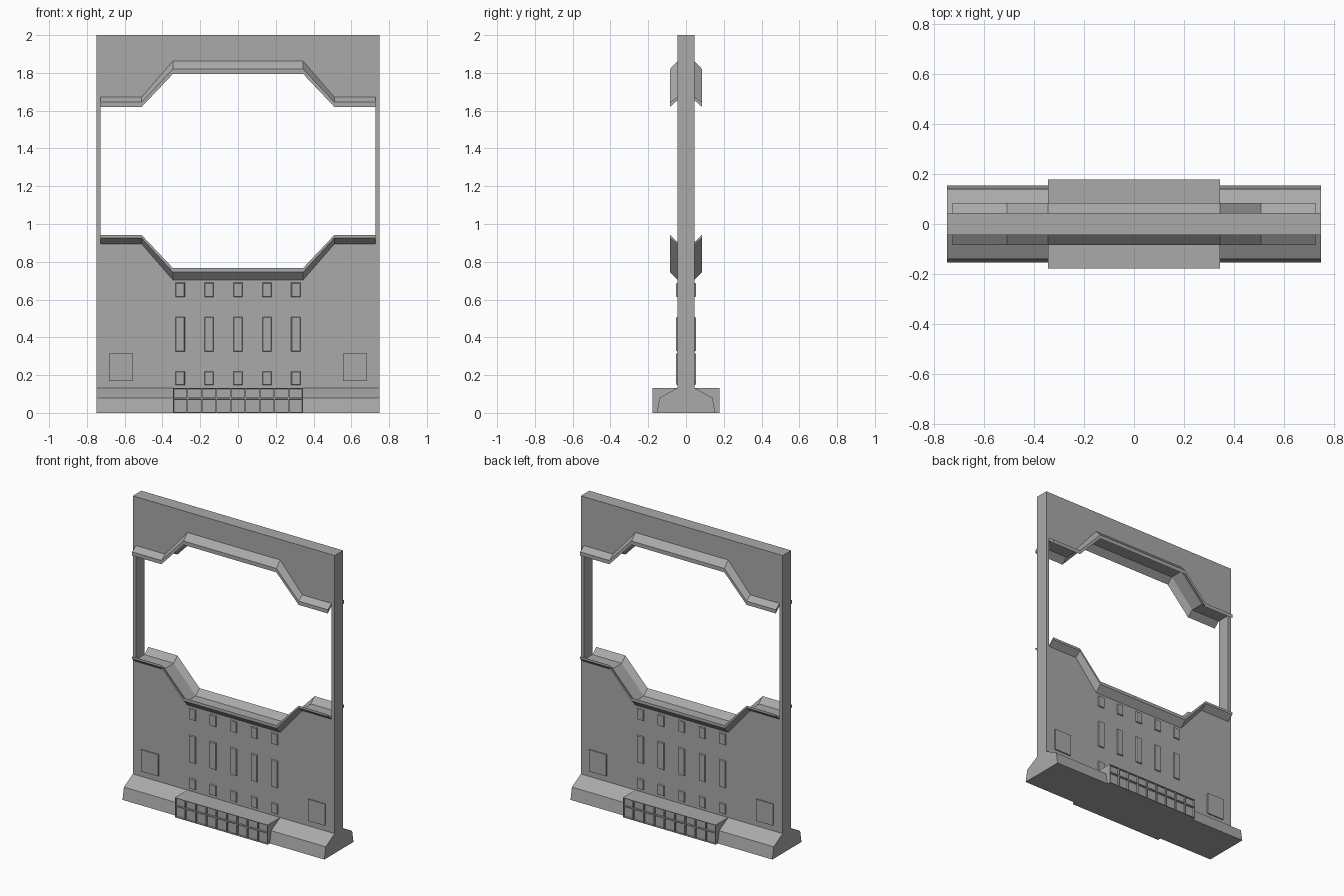
import bpy
import bmesh

cube = bpy.data.objects.get("Cube")
if cube:
    bpy.data.objects.remove(cube, do_unlink=True)

grey = bpy.data.materials.new("plain grey")
grey.use_nodes = True
grey.diffuse_color = (0.4, 0.4, 0.4, 1)
grey.node_tree.nodes["Principled BSDF"].inputs["Base Color"].default_value = grey.diffuse_color


def finish(name, bm):
    bmesh.ops.recalc_face_normals(bm, faces=bm.faces)
    mesh = bpy.data.meshes.new(name)
    bm.to_mesh(mesh)
    bm.free()
    mesh.materials.append(grey)
    obj = bpy.data.objects.new(name, mesh)
    bpy.context.collection.objects.link(obj)
    return obj


def loft(bm, rings):
    """Skin closed rings of equal length and cap both ends."""
    rows = [[bm.verts.new(p) for p in ring] for ring in rings]
    for a, b in zip(rows, rows[1:]):
        for i in range(len(a)):
            j = (i + 1) % len(a)
            bm.faces.new((a[i], a[j], b[j], b[i]))
    bm.faces.new(rows[0])
    bm.faces.new(rows[-1])


def slab(name, outline, depth):
    """Extrude an x-z outline to both sides of y = 0."""
    bm = bmesh.new()
    loft(bm, [[(x, y, z) for x, z in outline] for y in (-depth, depth)])
    return finish(name, bm)


WALL = 0.045     # half thickness of the wall
HALF = 0.75      # half width of the wall
STEP = 0.345     # inner bend of the opening
BEND = 0.51      # outer bend of the opening
SIDE = 0.727     # side of the opening

# wall with the stepped opening
wall = slab("wall", [(-HALF, 0), (HALF, 0), (HALF, 2), (-HALF, 2)], WALL)
right_half = [(STEP, 0.73), (BEND, 0.905), (SIDE, 0.905),
              (SIDE, 1.655), (BEND, 1.655), (STEP, 1.83)]
cutter = slab("opening_cutter", right_half + [(-x, z) for x, z in reversed(right_half)], 0.2)
cutter.hide_render = True
cut = wall.modifiers.new("opening", 'BOOLEAN')
cut.operation = 'DIFFERENCE'
cut.solver = 'EXACT'
cut.object = cutter
bpy.context.view_layer.objects.active = wall
bpy.ops.object.modifier_apply(modifier=cut.name)
bpy.data.objects.remove(cutter, do_unlink=True)

# flared trim along the opening: heights of inner edge, lip, face, foot
trims = {
    "lower_trim": ((0.905, 0.942, 0.926, 0.894), (0.73, 0.767, 0.746, 0.704)),
    "upper_trim": ((1.655, 1.62, 1.645, 1.672), (1.83, 1.794, 1.82, 1.862)),
}
for name, (end, middle) in trims.items():
    path = [(-SIDE, end), (-BEND, end), (-STEP, middle),
            (STEP, middle), (BEND, end), (SIDE, end)]
    for side, label in ((-1, "front_"), (1, "back_")):
        bm = bmesh.new()
        loft(bm, [[(x, side * y, z) for y, z in zip((WALL, 0.085, 0.085, WALL), heights)]
                  for x, heights in path])
        finish(label + name, bm)

# sloped foot running along the wall
foot = [(0.155, 0), (0.14, 0.08), (WALL, 0.132)]
foot += [(-y, z) for y, z in reversed(foot)]
bm = bmesh.new()
loft(bm, [[(x, y, z) for y, z in foot] for x in (-HALF, HALF)])
finish("foot", bm)

# central block with two rows of sunken cells on each face
COLS, BLOCK, TOP = 9, 0.178, 0.132
xs = [-STEP + 2 * STEP * i / COLS for i in range(COLS + 1)]
zs = [0, 0.077, TOP]
bm = bmesh.new()
for y in (-BLOCK, BLOCK):
    grid = [[bm.verts.new((x, y, z)) for z in zs] for x in xs]
    for a, b in zip(grid, grid[1:]):
        for k in range(2):
            bm.faces.new((a[k], b[k], b[k + 1], a[k + 1]))
cells = bm.faces[:]
rim = [e for e in bm.edges if e.is_boundary]
bmesh.ops.bridge_loops(bm, edges=rim)
bmesh.ops.recalc_face_normals(bm, faces=bm.faces)
bmesh.ops.inset_individual(bm, faces=cells, thickness=0.005)
bmesh.ops.inset_individual(bm, faces=cells, thickness=0.002, depth=-0.01)
finish("cell_block", bm)


def plate(bm, side, x, z0, z1, half, rise, taper):
    """Raised plate on one face of the wall."""
    rings = []
    for y, t in ((WALL - 0.005, 0), (WALL + rise, taper)):
        rings.append([(x - half + t, side * y, z0 + t), (x + half - t, side * y, z0 + t),
                      (x + half - t, side * y, z1 - t), (x - half + t, side * y, z1 - t)])
    loft(bm, rings)


# bevelled ribs and square plates on both faces
for side, label in ((-1, "front_"), (1, "back_")):
    bm = bmesh.new()
    for column in range(-2, 3):
        for z0, z1 in ((0.145, 0.222), (0.322, 0.51), (0.61, 0.692)):
            plate(bm, side, column * 0.153, z0, z1, 0.027, 0.007, 0.006)
    finish(label + "ribs", bm)
    bm = bmesh.new()
    for x in (-0.62, 0.62):
        plate(bm, side, x, 0.17, 0.315, 0.063, 0.008, 0)
    finish(label + "square_plates", bm)
